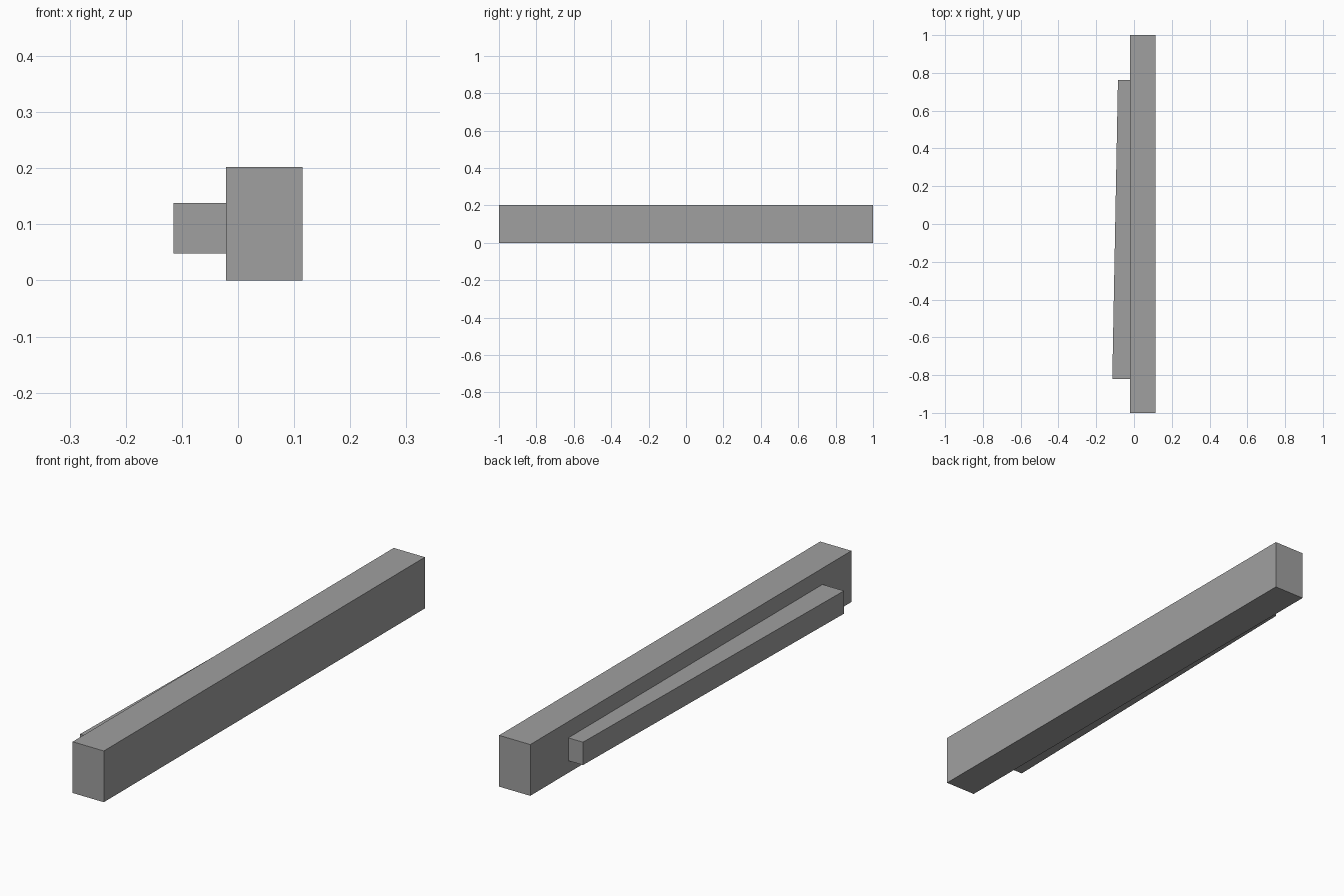
import bpy
import bmesh

# Remove the default object
cube = bpy.data.objects.get("Cube")
if cube:
    bpy.data.objects.remove(cube, do_unlink=True)

# Single grey material
grey = bpy.data.materials.new("mid grey")
grey.use_nodes = True
colour = (0.35, 0.35, 0.35, 1)
grey.diffuse_color = colour
grey.node_tree.nodes["Principled BSDF"].inputs["Base Color"].default_value = colour


def prism(name, outline, bottom, top):
    """Extrude a plan outline upward from bottom to top."""
    bm = bmesh.new()
    base = bm.faces.new([bm.verts.new((x, y, bottom)) for x, y in outline])
    grown = bmesh.ops.extrude_face_region(bm, geom=[base])["geom"]
    for v in grown:
        if isinstance(v, bmesh.types.BMVert):
            v.co.z = top
    bmesh.ops.recalc_face_normals(bm, faces=bm.faces)
    mesh = bpy.data.meshes.new(name)
    bm.to_mesh(mesh)
    bm.free()
    mesh.materials.append(grey)
    obj = bpy.data.objects.new(name, mesh)
    bpy.context.collection.objects.link(obj)
    return obj


INNER, OUTER = -0.021, 0.115

# Long main beam
prism("main_beam", [(INNER, -1), (OUTER, -1), (OUTER, 1), (INNER, 1)], 0, 0.202)

# Tapered rail along the side of the beam, wider toward the front
prism("tapered_side_rail",
      [(INNER, -0.82), (INNER, 0.763), (-0.085, 0.763), (-0.115, -0.82)],
      0.048, 0.138)
